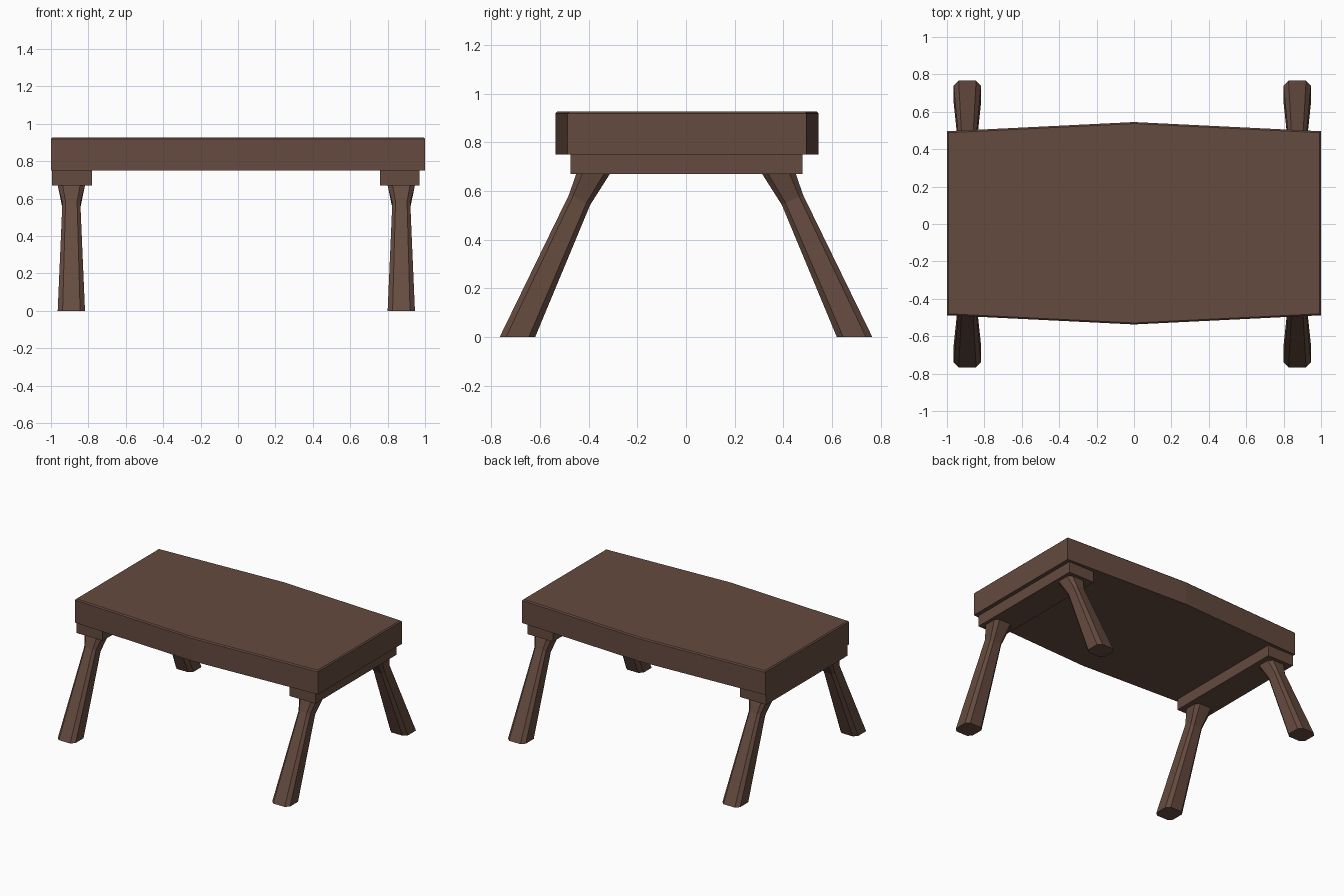
import bpy, bmesh

if "Cube" in bpy.data.objects:
    bpy.data.objects.remove(bpy.data.objects["Cube"])

wood = bpy.data.materials.new("dark brown wood")
wood.diffuse_color = (0.130, 0.070, 0.050, 1)
wood.use_nodes = True
wood.node_tree.nodes["Principled BSDF"].inputs["Base Color"].default_value = wood.diffuse_color


def loft(name, rings):
    """Closed solid through rings with equal point counts, bottom to top."""
    bm = bmesh.new()
    loops = [[bm.verts.new(p) for p in ring] for ring in rings]
    n = len(loops[0])
    for a, b in zip(loops, loops[1:]):
        for i in range(n):
            j = (i + 1) % n
            bm.faces.new((a[i], a[j], b[j], b[i]))
    bm.faces.new(loops[0][::-1])
    bm.faces.new(loops[-1])
    bmesh.ops.recalc_face_normals(bm, faces=bm.faces)
    mesh = bpy.data.meshes.new(name)
    bm.to_mesh(mesh)
    bm.free()
    mesh.materials.append(wood)
    obj = bpy.data.objects.new(name, mesh)
    bpy.context.collection.objects.link(obj)
    return obj


# Tabletop: slab with gently bowed long sides and a tiny chamfer on top
def top_outline(z, inset=0.0):
    x, c = 1.0 - inset, 0.004
    e, m = 0.492 - inset, 0.541 - inset
    return [(-x, c - e, z), (0, c - m, z), (x, c - e, z),
            (x, c + e, z), (0, c + m, z), (-x, c + e, z)]


loft("tabletop", [top_outline(0.751), top_outline(0.919), top_outline(0.927, 0.008)])


# Cleats: crosswise boards under each end
def cleat(name, x0, x1):
    loft(name, [[(x0, -0.475, z), (x1, -0.475, z), (x1, 0.479, z), (x0, 0.479, z)]
                for z in (0.67, 0.751)])


cleat("left_cleat", -0.995, -0.78)
cleat("right_cleat", 0.758, 0.97)


# Legs: chamfered square section, splayed outwards, narrow neck near the top
def leg_ring(cx, side, half_x, inner, outer):
    """Section between an inner and an outer (y, z) point."""
    k = 0.64
    pts = [(-k, -1), (k, -1), (1, -k), (1, k), (k, 1), (-k, 1), (-1, k), (-1, -k)]
    ring = []
    for u, v in pts:
        t = (v + 1) / 2
        y = inner[0] + (outer[0] - inner[0]) * t
        z = inner[1] + (outer[1] - inner[1]) * t
        ring.append((cx + u * half_x, side * y, z))
    return ring


for x_name, cx in (("left", -0.891), ("right", 0.873)):
    for y_name, side in (("front", -1), ("back", 1)):
        loft(f"{y_name}_{x_name}_leg", [
            leg_ring(cx, side, 0.073, (0.62, 0.0), (0.766, 0.0)),
            leg_ring(cx, side, 0.048, (0.394, 0.543), (0.481, 0.585)),
            leg_ring(cx, side, 0.073, (0.312, 0.672), (0.451, 0.672)),
        ])
